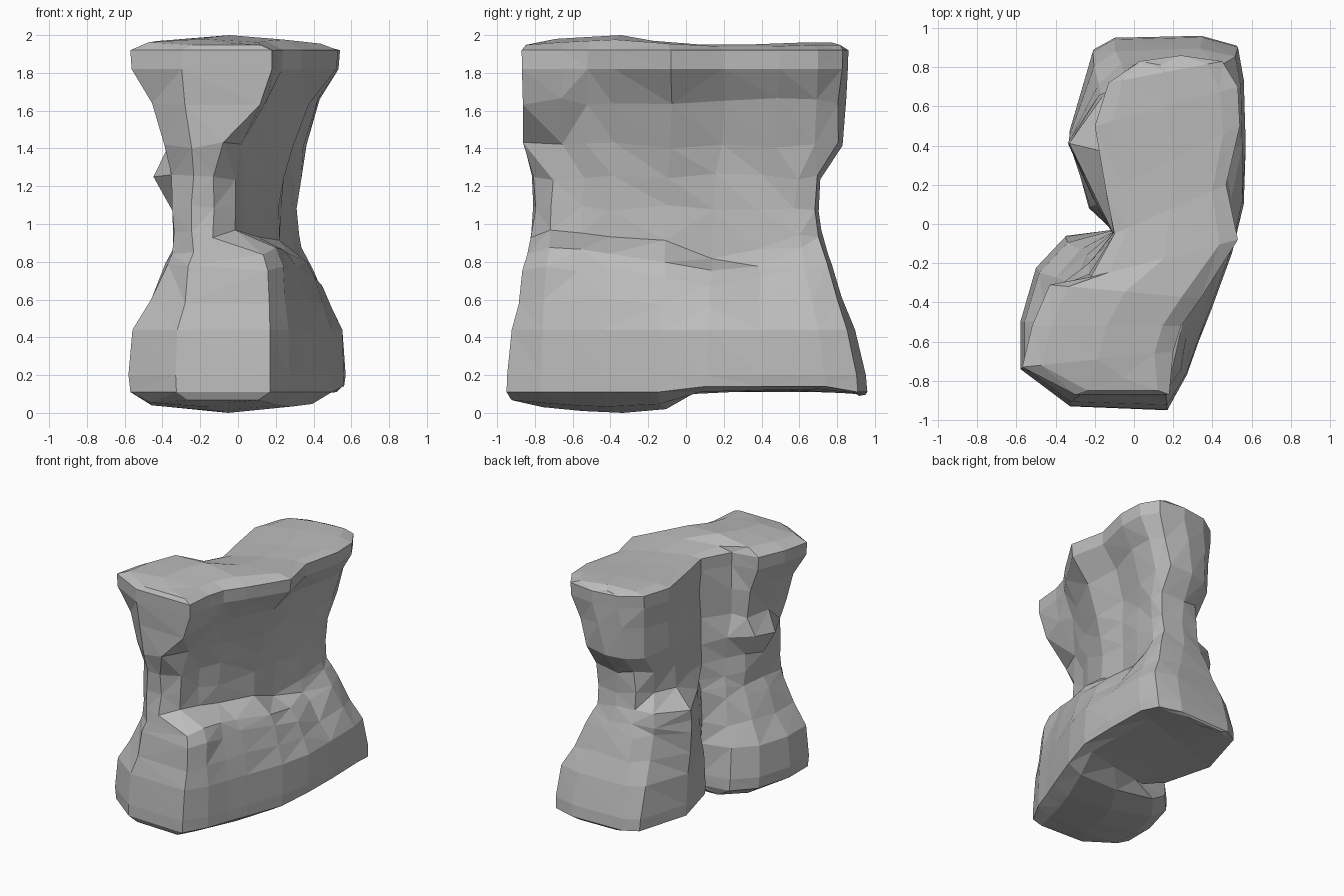
import bpy
import bmesh
import random

random.seed(4)
old_cube = bpy.data.objects.get("Cube")
if old_cube:
    bpy.data.objects.remove(old_cube, do_unlink=True)

# Plan outlines, anticlockwise from the front right corner, notch on the -x side
TOP = [(.18, -.87), (.2, -.65), (.24, -.52), (.34, -.38), (.53, -.08), (.47, .2),
       (.54, .5), (.53, .7), (.45, .83), (.24, .86), (.03, .83), (-.13, .72),
       (-.2, .5), (-.14, .15), (-.1, -.05), (-.22, -.27), (-.43, -.31),
       (-.52, -.52), (-.57, -.73), (-.3, -.87)]
WAIST = [(-.13, -.8), (-.02, -.71), (.03, -.55), (.1, -.4), (.22, -.1), (.22, .15),
         (.28, .38), (.32, .58), (.3, .68), (.12, .7), (-.02, .67), (-.11, .55),
         (-.17, .38), (-.14, .12), (-.1, -.04), (-.22, -.2), (-.3, -.33),
         (-.34, -.5), (-.34, -.7), (-.24, -.8)]
FOOT = [(.17, -.95), (.27, -.77), (.33, -.6), (.39, -.45), (.5, -.15), (.56, .1),
        (.57, .4), (.56, .74), (.53, .91), (.35, .96), (-.1, .95), (-.21, .89),
        (-.33, .47), (-.23, .08), (-.11, -.03), (-.35, -.06), (-.5, -.22),
        (-.58, -.5), (-.58, -.74), (-.33, -.93)]
COUNT = len(TOP)
HALF = COUNT // 2
SHELF = 12

# Height, then how far x and y flare from the waist outline
HEAD_LEVELS = [(1.92, 1, 1), (1.82, .97, .98), (1.65, .52, .88), (1.42, .22, .8),
               (1.25, .06, .12), (1.08, 0, 0)]
FOOT_LEVELS = [(.95, 0, .1), (.86, .1, .2), (.77, .3, .3), (.6, .6, .5),
               (.44, .94, .75), (.2, 1, .97), (.11, .97, 1)]
# How much the ledge on the right dips towards the back
SAG = [.03, 0, 0, .02, .05, .12, .08]
# Heights along the middle of the crown and the stepped sole, front to back
CROWN = [1.96, 1.98, 1.99, 2, 1.97, 1.95, 1.95, 1.96, 1.96, 1.93]
SOLE = [.05, .03, .01, 0, .02, .1, .11, .12, .1, .09]


def mix(a, b, t):
    return a + (b - a) * t


def head_flare(i, fx, fy):
    # The front right corner hangs lower than the rest of the rim
    return (min(1, 3 * fx * fx) if i < 2 else fx), fy


def foot_flare(i, fx, fy):
    # The left shelf juts out at once, the right side swells into a ledge
    if i == SHELF:
        return 1, max(fy, .3)
    if abs(i - SHELF) == 1:
        return max(fx, .6), max(fy, .3)
    if i < 6 and fx:
        fx **= .05 + .065 * i
    elif i > SHELF:
        fx **= 1.5
    # The front of the foot bulges sooner than the back
    return fx, fy ** .7 if i < 3 or i > 17 else fy


def level_loop(bm, target, level, flare):
    """One ring of the rock, flaring from the waist towards a target outline."""
    z = level[0]
    rough = 0 if level[1] > .9 else .01
    ring = []
    for i in range(COUNT):
        fx, fy = flare(i, *level[1:])
        x = mix(WAIST[i][0], target[i][0], fx)
        y = mix(WAIST[i][1], target[i][1], fy)
        dip = 0
        if target is FOOT and i < len(SAG):
            dip = SAG[i] * max(0, min(1, (z - .5) * 2.5))
        # The lower edge lifts a little along the back right foot
        if z < .15 and 5 <= i <= 7:
            dip = -.03
        # A knob on the front lobe just above the waist
        if 1.2 < z < 1.3 and i in (16, 17):
            x -= .09
        ring.append(bm.verts.new((x + random.uniform(-rough, rough),
                                  y + random.uniform(-rough, rough),
                                  z - dip + random.uniform(-rough, rough) * 2)))
    return ring


def bridge(bm, upper, lower):
    for i in range(COUNT):
        j = (i + 1) % COUNT
        bm.faces.new((upper[i], lower[i], lower[j], upper[j]))


def cap(bm, ring, ridge):
    """Close a ring with a chamfer and a ridge running front to back."""
    middle, inner = [], [None] * COUNT
    # Pull the two ends inwards so they slope as well
    pull = {0: .9, HALF - 1: .96}
    for i in range(HALF):
        a, b = ring[i].co, ring[COUNT - 1 - i].co
        centre = (a + b) / 2
        centre.z = ridge[i]
        centre.y *= pull.get(i, 1)
        middle.append(bm.verts.new(centre))
        for k in (i, COUNT - 1 - i):
            p = ring[k].co.lerp(centre, .25)
            p.z = mix(ring[k].co.z, ridge[i], .7)
            inner[k] = bm.verts.new(p)
    bridge(bm, ring, inner)
    for i in range(HALF - 1):
        o = COUNT - 1 - i
        bm.faces.new((inner[i], inner[i + 1], middle[i + 1], middle[i]))
        bm.faces.new((middle[i], middle[i + 1], inner[o - 1], inner[o]))
    for i in (0, HALF - 1):
        bm.faces.new((inner[i], middle[i], inner[COUNT - 1 - i]))


# Stone colour
stone = bpy.data.materials.new("grey_stone")
stone.use_nodes = True
colour = (.5, .5, .5, 1)
stone.diffuse_color = colour
shader = next(n for n in stone.node_tree.nodes if n.type == 'BSDF_PRINCIPLED')
shader.inputs["Base Color"].default_value = colour
shader.inputs["Roughness"].default_value = .9

# Rock body: stacked rings, crown and sole
bm = bmesh.new()
rings = [level_loop(bm, TOP, lv, head_flare) for lv in HEAD_LEVELS]
rings += [level_loop(bm, FOOT, lv, foot_flare) for lv in FOOT_LEVELS]
for upper, lower in zip(rings, rings[1:]):
    bridge(bm, upper, lower)
cap(bm, rings[0], CROWN)
cap(bm, rings[-1], SOLE)
bmesh.ops.recalc_face_normals(bm, faces=bm.faces)
bmesh.ops.triangulate(bm, faces=bm.faces, quad_method='SHORT_EDGE')

mesh = bpy.data.meshes.new("rock_pillar")
bm.to_mesh(mesh)
bm.free()
mesh.materials.append(stone)
rock = bpy.data.objects.new("rock_pillar", mesh)
bpy.context.collection.objects.link(rock)
